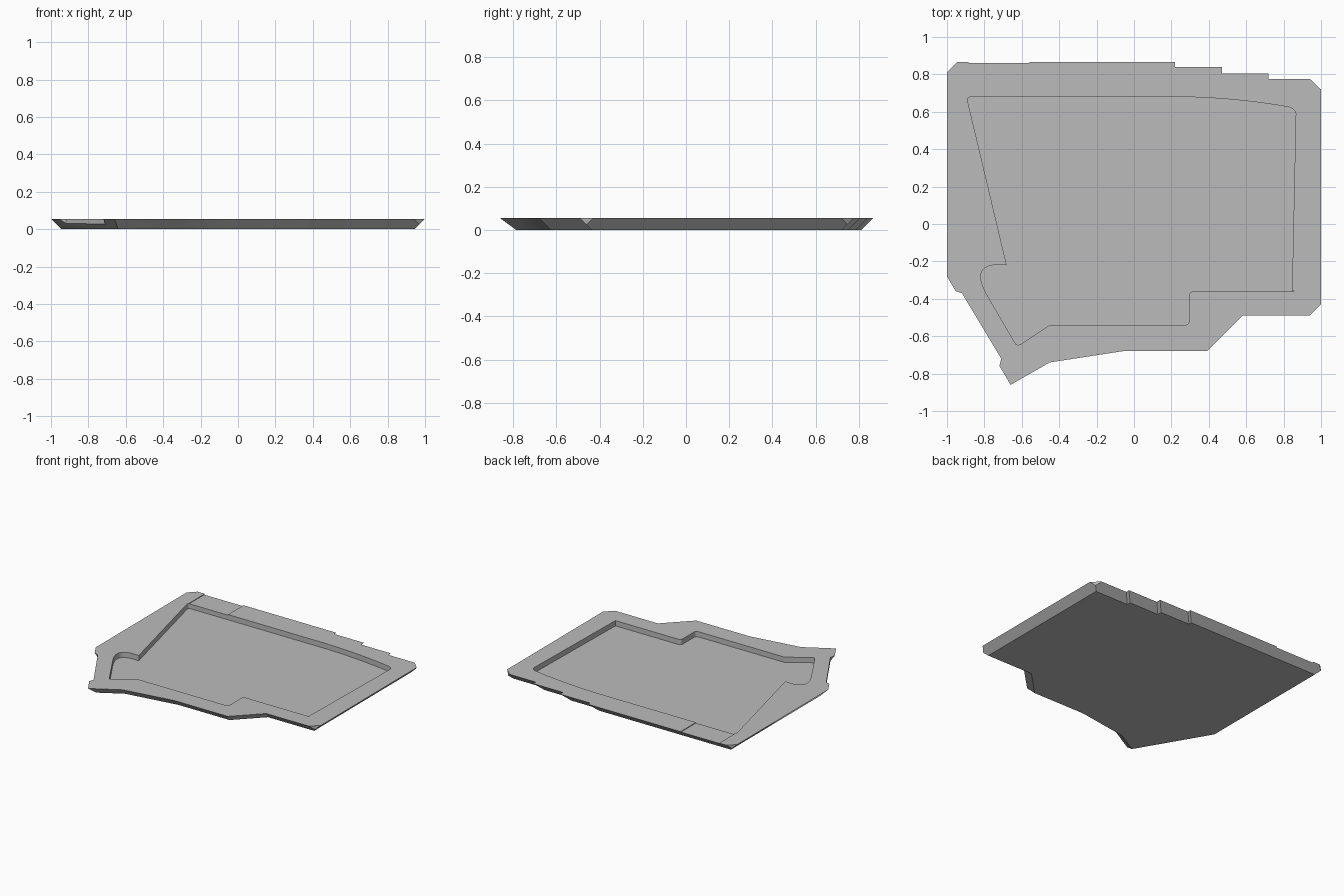
import bpy
import bmesh
from math import radians
from mathutils import Vector

cube = bpy.data.objects.get("Cube")
if cube:
    bpy.data.objects.remove(cube, do_unlink=True)

TOP = 0.055      # plate height, also the width of the 45 degree underside bevel
FLOOR = 0.015    # pocket floor

grey = bpy.data.materials.new("plain grey")
grey.use_nodes = True
colour = (0.5, 0.5, 0.5, 1)
grey.diffuse_color = colour
grey.node_tree.nodes["Principled BSDF"].inputs["Base Color"].default_value = colour


def inset(points, dist):
    """Mitred inward offset of a counter-clockwise outline."""
    pts = [Vector(p) for p in points]
    result = []
    for i, p in enumerate(pts):
        a = (p - pts[i - 1]).normalized()
        b = (pts[(i + 1) % len(pts)] - p).normalized()
        na, nb = Vector((-a.y, a.x)), Vector((-b.y, b.x))
        result.append(p + (na + nb) * dist / (1 + na.dot(nb)))
    return result


def solid(name, lower, upper, z0, z1):
    """Closed solid between two outlines with matching points."""
    bm = bmesh.new()
    lo = [bm.verts.new((p[0], p[1], z0)) for p in lower]
    hi = [bm.verts.new((p[0], p[1], z1)) for p in upper]
    bm.faces.new(lo[::-1])
    bm.faces.new(hi)
    n = len(lo)
    for i in range(n):
        j = (i + 1) % n
        bm.faces.new((lo[i], lo[j], hi[j], hi[i]))
    bmesh.ops.recalc_face_normals(bm, faces=bm.faces)
    mesh = bpy.data.meshes.new(name)
    bm.to_mesh(mesh)
    bm.free()
    mesh.materials.append(grey)
    obj = bpy.data.objects.new(name, mesh)
    bpy.context.collection.objects.link(obj)
    return obj


def bend(a, control, b, steps):
    """Points along a quadratic curve."""
    a, c, b = Vector(a), Vector(control), Vector(b)
    ts = [i / steps for i in range(steps + 1)]
    return [a * (1 - t) ** 2 + c * 2 * t * (1 - t) + b * t * t for t in ts]


def rounded(corners):
    """Outline with each corner (x, y, cut length) rounded off."""
    pts = [Vector(c[:2]) for c in corners]
    result = []
    for i, (x, y, cut) in enumerate(corners):
        p = pts[i]
        if not cut:
            result.append(p)
            continue
        before = (pts[i - 1] - p).normalized()
        after = (pts[(i + 1) % len(pts)] - p).normalized()
        result += bend(p + before * cut, p, p + after * cut, 12 if cut > 0.1 else 5)
    return result


# Plate with stepped back edge and bevelled underside
outline = [(-1, -0.28), (-0.66, -0.86), (-0.45, -0.74), (-0.06, -0.68),
           (0.39, -0.68), (0.58, -0.49), (1, -0.49), (1, 0.775),
           (0.72, 0.775), (0.72, 0.805), (0.47, 0.805), (0.47, 0.84),
           (0.22, 0.84), (0.22, 0.865), (-1, 0.865)]
plate = solid("tray_plate", inset(outline, TOP), outline, 0, TOP)

# Pocket outline, with a long shallow sweep along the back
sweep = bend((0.83, 0.625), (0.515, 0.68), (0.2, 0.68), 16)
pocket = rounded([(-0.89, -0.2, 0.21), (-0.625, -0.655, 0.025), (-0.45, -0.54, 0),
                  (0.295, -0.54, 0.025), (0.295, -0.36, 0.025), (0.865, -0.36, 0.02)])
pocket += bend((0.865, 0.59), (0.862, 0.613), (0.83, 0.625), 5)[:-1] + sweep
pocket += bend((-0.87, 0.68), (-0.89, 0.68), (-0.89, 0.66), 5)

# Trimmed corners, side notch and shallow back recess
cuts = [
    ("pocket", pocket, FLOOR),
    ("front_left_corner", [(0.92, -0.51), (1.02, -0.51), (1.02, -0.41)], -0.1),
    ("back_left_corner", [(1.02, 0.7), (1.02, 0.795), (0.92, 0.795)], -0.1),
    ("back_right_corner", [(-1.02, 0.9), (-1.02, 0.792), (-0.91, 0.9)], -0.1),
    ("side_notch", [(-1.01, -0.34), (-0.74, -0.84), (-0.71, -0.72), (-0.92, -0.37)], -0.1),
    ("back_recess", [(-0.885, 0.677), (-0.56, 0.677), (-0.56, 0.9), (-0.885, 0.9)], TOP - 0.005),
]
for name, points, base in cuts:
    cutter = solid(name + "_cutter", points, points, base, 0.1)
    cutter.hide_render = True
    mod = plate.modifiers.new(name, 'BOOLEAN')
    mod.operation = 'DIFFERENCE'
    mod.solver = 'EXACT'
    mod.object = cutter
    bpy.context.view_layer.objects.active = plate
    bpy.ops.object.modifier_apply(modifier=mod.name)
    bpy.data.objects.remove(cutter, do_unlink=True)

# Smooth the pocket curves, keep all other edges crisp
bpy.ops.object.select_all(action='DESELECT')
plate.select_set(True)
bpy.context.view_layer.objects.active = plate
bpy.ops.object.shade_smooth_by_angle(angle=radians(25))
